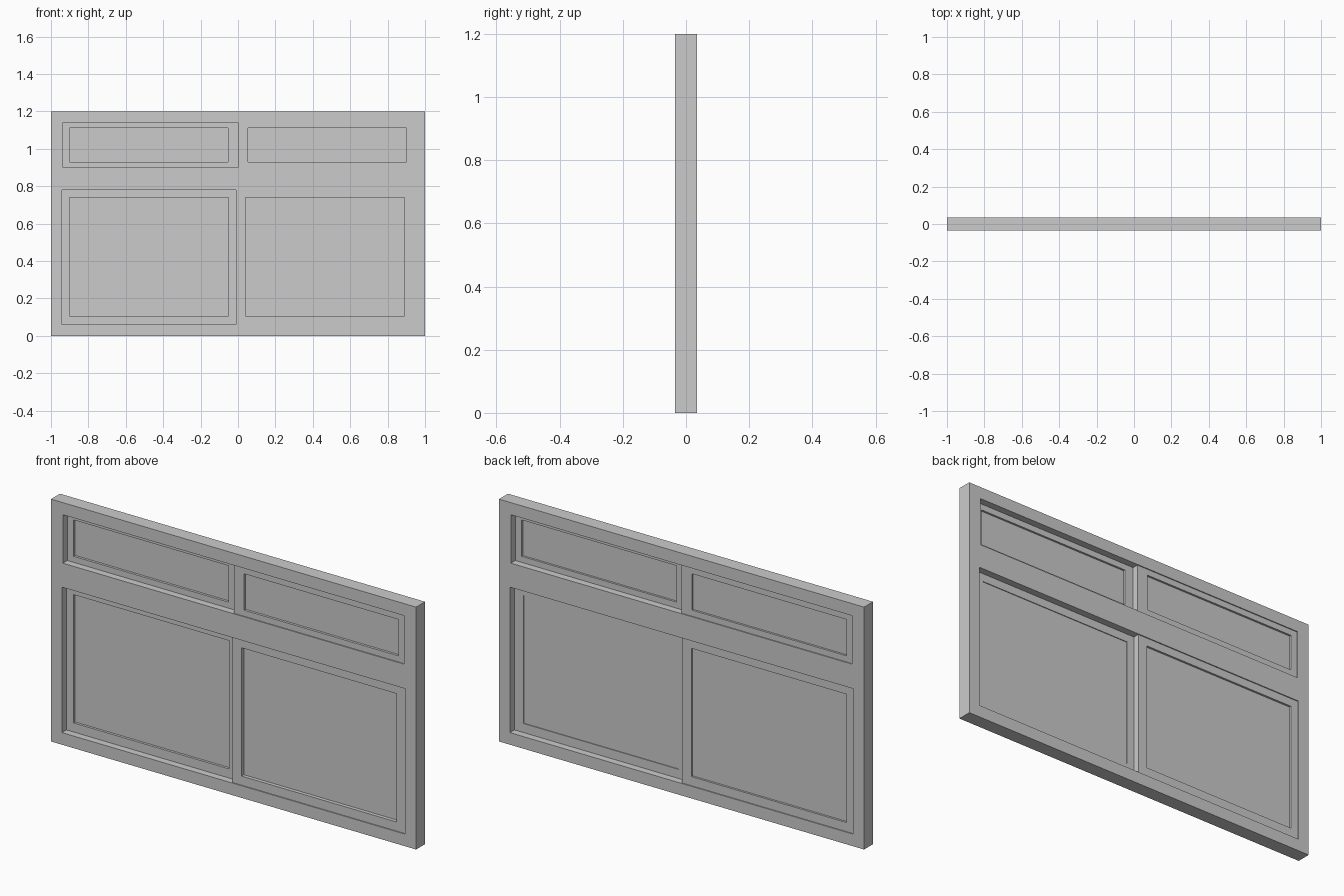
import bpy, bmesh
from math import pi

if "Cube" in bpy.data.objects:
    bpy.data.objects.remove(bpy.data.objects["Cube"])


def panel(name, outer, holes, y0, y1):
    """Flat plate in the xz plane with rectangular holes; rects are (x0, x1, z0, z1)."""
    cu = bpy.data.curves.new(name, 'CURVE')
    cu.dimensions = '2D'
    cu.fill_mode = 'BOTH'
    cu.extrude = (y1 - y0) / 2
    for x0, x1, z0, z1 in [outer] + holes:
        sp = cu.splines.new('POLY')
        sp.points.add(3)
        for p, (x, z) in zip(sp.points, ((x0, z0), (x1, z0), (x1, z1), (x0, z1))):
            p.co = (x, z, 0, 1)
        sp.use_cyclic_u = True
    ob = bpy.data.objects.new(name, cu)
    bpy.context.collection.objects.link(ob)
    ob.location.y = (y0 + y1) / 2
    ob.rotation_euler.x = pi / 2
    bpy.ops.object.select_all(action='DESELECT')
    ob.select_set(True)
    bpy.context.view_layer.objects.active = ob
    bpy.ops.object.convert(target='MESH')
    ob = bpy.context.object
    bm = bmesh.new()
    bm.from_mesh(ob.data)
    bmesh.ops.remove_doubles(bm, verts=bm.verts, dist=1e-5)
    bmesh.ops.recalc_face_normals(bm, faces=bm.faces)
    for f in bm.faces:
        f.smooth = False
    bm.to_mesh(ob.data)
    bm.free()
    return ob


def sash(name, outer, glass, y0, y1, g0, g1):
    """Sliding sash: a rail ring with a pane set into it."""
    panel(name + "_sash", outer, [glass], y0, y1)
    panel(name + "_glass", glass, [], g0, g1)


# Outer frame with two openings
panel("window_frame", (-1, 1, 0, 1.2),
      [(-0.94, 0.94, 0.06, 0.78), (-0.935, 0.935, 0.9, 1.14)], -0.035, 0.035)

# Lower sliding sashes: right one in the front track, left one in the back track
sash("lower_right", (-0.01, 0.94, 0.06, 0.78), (0.04, 0.89, 0.105, 0.74),
     -0.03, 0.0, -0.012, -0.004)
sash("lower_left", (-0.94, 0.0, 0.06, 0.78), (-0.9, -0.05, 0.105, 0.74),
     0.0, 0.03, 0.012, 0.02)

# Upper sliding sashes, same arrangement
sash("upper_right", (0.0, 0.935, 0.9, 1.14), (0.053, 0.9, 0.93, 1.11),
     -0.03, 0.0, -0.018, -0.01)
sash("upper_left", (-0.935, 0.005, 0.9, 1.14), (-0.9, -0.053, 0.93, 1.11),
     0.0, 0.03, 0.012, 0.02)
